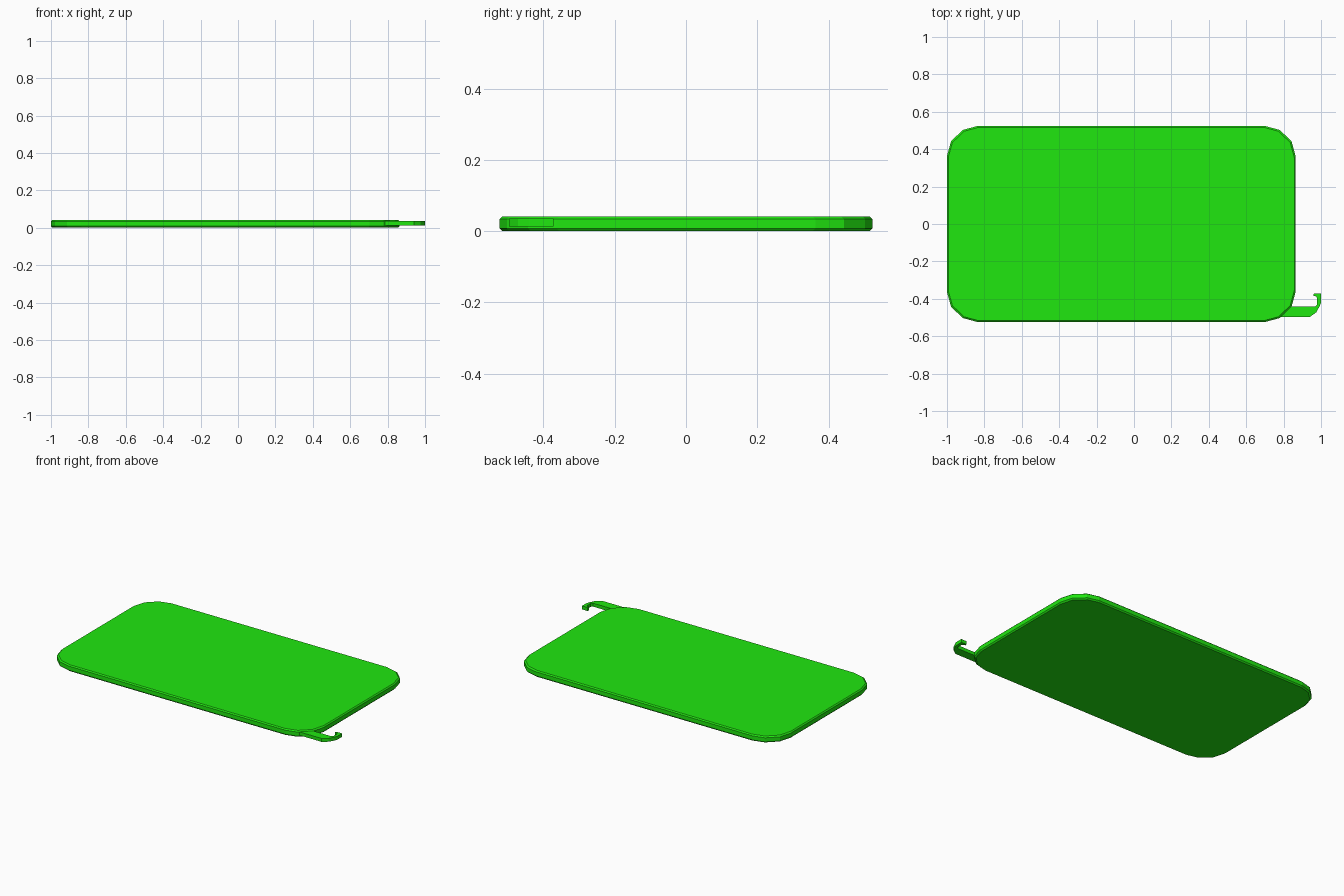
import bpy, bmesh

if "Cube" in bpy.data.objects:
    bpy.data.objects.remove(bpy.data.objects["Cube"])

green = bpy.data.materials.new("green")
green.diffuse_color = (0.0144, 0.8, 0.005, 1)
green.use_nodes = True
green.node_tree.nodes["Principled BSDF"].inputs["Base Color"].default_value = green.diffuse_color


def stack(name, rings):
    """Solid from matching outlines, each given as (points, z)."""
    bm = bmesh.new()
    loops = [[bm.verts.new((x, y, z)) for x, y in pts] for pts, z in rings]
    n = len(loops[0])
    for a, b in zip(loops, loops[1:]):
        for i in range(n):
            j = (i + 1) % n
            bm.faces.new((a[i], a[j], b[j], b[i]))
    bm.faces.new(loops[0][::-1])
    bm.faces.new(loops[-1])
    bmesh.ops.recalc_face_normals(bm, faces=bm.faces)
    mesh = bpy.data.meshes.new(name)
    bm.to_mesh(mesh)
    bm.free()
    ob = bpy.data.objects.new(name, mesh)
    ob.data.materials.append(green)
    bpy.context.collection.objects.link(ob)
    return ob


def board_outline(inset):
    """Rectangle with three-segment corners, mirrored from one quarter."""
    cx, hx, hy = -0.068, 0.932 - inset, 0.523 - inset
    quarter = [(hx, hy - 0.16), (hx - 0.022, hy - 0.08),
               (hx - 0.085, hy - 0.02), (hx - 0.16, hy)]
    half = quarter + [(-x, y) for x, y in quarter[::-1]]
    return [(cx + x, y) for x, y in half + [(-x, -y) for x, y in half]]


# Flat board with chamfered top and bottom rims
stack("board", [(board_outline(0.007), 0.0), (board_outline(0), 0.008),
                (board_outline(0), 0.034), (board_outline(0.007), 0.041)])

# Thin hook at the front right corner, rooted inside the board
hook = [(0.782, -0.497), (0.94, -0.497), (0.975, -0.472), (0.992, -0.44),
        (1.0, -0.42), (1.0, -0.372), (0.962, -0.372), (0.957, -0.382),
        (0.975, -0.388), (0.979, -0.395), (0.979, -0.43), (0.97, -0.44),
        (0.80, -0.44), (0.775, -0.48)]
stack("hook", [(hook, 0.013), (hook, 0.035)])
